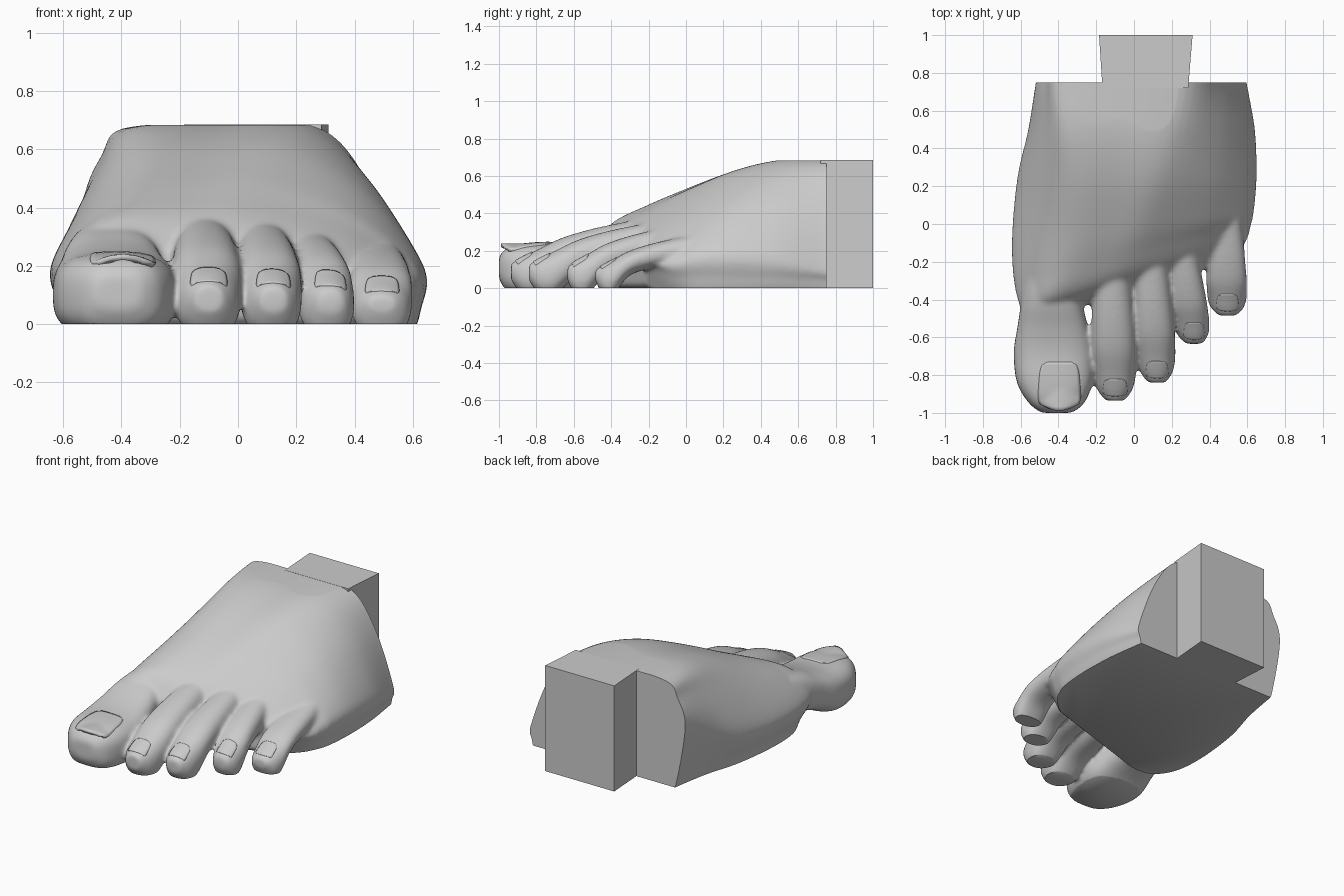
import bpy, bmesh, math
from mathutils import Vector
from mathutils.bvhtree import BVHTree

cube = bpy.data.objects.get("Cube")
if cube:
    bpy.data.objects.remove(cube, do_unlink=True)

skin = bpy.data.materials.new("plain grey")
skin.use_nodes = True
GREY = (0.6, 0.6, 0.6, 1)
skin.diffuse_color = GREY
skin.node_tree.nodes["Principled BSDF"].inputs["Base Color"].default_value = GREY


def add_object(name, bm):
    mesh = bpy.data.meshes.new(name)
    bmesh.ops.recalc_face_normals(bm, faces=bm.faces)
    bm.to_mesh(mesh)
    bm.free()
    mesh.materials.append(skin)
    obj = bpy.data.objects.new(name, mesh)
    bpy.context.collection.objects.link(obj)
    return obj


def smooth(obj, degrees):
    bpy.ops.object.select_all(action='DESELECT')
    obj.select_set(True)
    bpy.context.view_layer.objects.active = obj
    bpy.ops.object.shade_smooth_by_angle(angle=math.radians(degrees))


def spline(points, steps, closed):
    """Catmull-Rom curve through points of any dimension."""
    n = len(points)
    out = []
    for i in range(n if closed else n - 1):
        ids = [(i + k) % n if closed else min(max(i + k, 0), n - 1) for k in (-1, 0, 1, 2)]
        quad = list(zip(*[points[j] for j in ids]))
        for s in range(steps):
            t = s / steps
            out.append([b + t / 2 * (c - a + t * (2*a - 5*b + 4*c - d + t * (3*(b - c) + d - a)))
                        for a, b, c, d in quad])
    if not closed:
        out.append(list(points[-1]))
    return out


def loft(bm, rings):
    """Closed skin over a row of rings."""
    rows = [[bm.verts.new(p) for p in ring] for ring in rings]
    n = len(rows[0])
    for a, b in zip(rows, rows[1:]):
        for i in range(n):
            j = (i + 1) % n
            bm.faces.new((a[i], a[j], b[j], b[i]))
    bm.faces.new(rows[0])
    bm.faces.new(rows[-1])


def body_ring(y, skew, xl, xr, tl, tr, h, zl, zr, left_in, right_in, base):
    mid = (tl + tr) / 2
    side = h - 0.012
    low = base - 0.05
    outline = [(xl + left_in + 0.07, low), (xl + left_in, base - 0.03),
               (xl + 0.6 * left_in, base + 0.05), (xl, zl),
               (xl + 0.42 * (tl - xl), zl + 0.62 * (h - zl)), (tl, side), (mid, h),
               (tr, side), (xr + 0.42 * (tr - xr), zr + 0.6 * (h - zr)),
               (xr, zr), (xr - 0.25 * right_in, base + 0.05),
               (xr - right_in, base - 0.03), (xr - right_in - 0.07, low), (mid, low)]
    return [(x, y + skew * x, z) for x, z in spline(outline, 6, True)]


def toe_rings(sections, power):
    """Rounded-box rings from x, y, bottom, top, half width."""
    rings = []
    for x, y, zb, zt, w in spline(sections, 5, False):
        ring = []
        for i in range(32):
            a = math.tau * i / 32
            c, s = math.cos(a), math.sin(a)
            u = math.copysign(abs(c) ** (2 / power), c)
            v = math.copysign(abs(s) ** (2 / power), s)
            ring.append((x + w * u, y, (zb + zt) / 2 + (zt - zb) / 2 * v))
        rings.append(ring)
    return rings


# Instep and sole: y, skew, left, right, ridge left, ridge right, height,
# left and right side heights, left and right sole inset, sole height
BODY = [(0.85, 0, -.50, .585, -.39, .29, .685, .42, .12, .10, .03, 0),
        (0.75, 0, -.52, .59, -.39, .28, .685, .42, .12, .10, .03, 0),
        (0.50, 0, -.56, .63, -.36, .23, .679, .32, .18, .09, .04, 0),
        (0.25, 0, -.615, .637, -.34, .17, .622, .23, .2, .07, .04, 0),
        (0.0, .1, -.643, .62, -.34, .10, .52, .2, .19, .06, .04, 0),
        (-.15, .23, -.635, .605, -.37, .06, .44, .19, .17, .07, .06, 0),
        (-.26, .31, -.60, .59, -.42, .05, .365, .18, .15, .12, .09, .01),
        (-.35, .31, -.54, .54, -.40, .10, .25, .14, .13, .17, .12, .07)]
bm = bmesh.new()
loft(bm, [body_ring(*row) for row in spline(BODY, 5, False)])

# Big toe
loft(bm, toe_rings([(-.40, -.10, .10, .38, .11), (-.43, -.28, .08, .355, .14),
                    (-.435, -.42, .06, .325, .163),
                    (-.43, -.55, .02, .28, .188), (-.425, -.68, -.04, .25, .212),
                    (-.42, -.84, -.04, .24, .20), (-.41, -.95, -.02, .22, .145),
                    (-.41, -1.0, .05, .17, .08)], 2.9))

# Small toes: base x, base y, tip x, tip y, half width, base height
TOES = [(-.115, -.35, -.10, -.935, .114, .35), (.09, -.28, .122, -.84, .105, .335),
        (.255, -.20, .318, -.635, .097, .305), (.485, -.10, .495, -.485, .104, .258)]
# Along the toe: position, bottom, top factor, width factor
TOE_SHAPE = [(-.5, .12, 1.15, .8), (0, .12, 1, .93), (.3, .10, .89, 1), (.55, .06, .76, 1.04),
             (.76, -.04, .59, 1), (.9, -.03, .48, .82), (1, .04, .38, .45)]
for x0, y0, x1, y1, w, h in TOES:
    loft(bm, toe_rings([(x0 + t * (x1 - x0), y0 + t * (y1 - y0), zb, h * top, w * wide)
                        for t, zb, top, wide in TOE_SHAPE], 2.3))

# Fuse the parts into one soft skin
foot = add_object("foot", bm)
remesh = foot.modifiers.new("fuse", 'REMESH')
remesh.mode = 'VOXEL'
remesh.voxel_size = 0.011
soften = foot.modifiers.new("soften", 'SMOOTH')
soften.factor = 0.5
soften.iterations = 16
bpy.context.view_layer.update()
graph = bpy.context.evaluated_depsgraph_get()
fused = bpy.data.meshes.new_from_object(foot.evaluated_get(graph))
foot.modifiers.clear()

# Cut the flat sole, the flat heel end and the flat ankle top
bm = bmesh.new()
bm.from_mesh(fused)
for point, normal in (((0, 0, 0), (0, 0, -1)), ((0, 0.75, 0), (0, 1, 0)),
                      ((0, 0, 0.684), (0, 0, 1))):
    cut = bmesh.ops.bisect_plane(bm, geom=bm.verts[:] + bm.edges[:] + bm.faces[:],
                                 plane_co=point, plane_no=normal, clear_outer=True)
    edges = [e for e in cut["geom_cut"] if isinstance(e, bmesh.types.BMEdge) and e.is_boundary]
    bmesh.ops.holes_fill(bm, edges=edges)
bmesh.ops.recalc_face_normals(bm, faces=bm.faces)
tree = BVHTree.FromBMesh(bm)
bm.to_mesh(foot.data)
bm.free()
bpy.data.meshes.remove(fused)
smooth(foot, 50)

# Ankle block behind the heel
bm = bmesh.new()
loft(bm, [[(xl, y, 0), (xr, y, 0), (xr, y, .685), (xl, y, .685)]
          for y, xl, xr in ((0.72, -.167, .287), (1.0, -.185, .31))])
add_object("ankle_block", bm)


def nail(name, x, y, half_w, half_l, floor, thick):
    """Plate laid on the toe, never dropping under the floor height."""
    bm = bmesh.new()
    rows = []
    n = 14
    for j in range(n + 1):
        v = 2 * j / n - 1
        reach = 0.62 + 0.38 * (1 - abs(v) ** 4) ** 0.4
        row = []
        for i in range(n + 1):
            u = 2 * i / n - 1
            px = x + half_w * u * reach * (1 - 0.08 * v)
            py = y + half_l * v - 0.15 * half_l * v * (v - 1) / 2 * (1 - u * u)
            hit = tree.ray_cast(Vector((px, py, 2)), Vector((0, 0, -1)))[0]
            low = floor - 0.03 * u * u
            z = max(hit.z, low) if hit else low
            row.append(bm.verts.new((px, py, z + 0.004)))
        rows.append(row)
    for a, b in zip(rows, rows[1:]):
        for i in range(n):
            bm.faces.new((a[i], a[i + 1], b[i + 1], b[i]))
    obj = add_object(name, bm)
    plate = obj.modifiers.new("thickness", 'SOLIDIFY')
    plate.thickness = thick
    plate.offset = -1
    smooth(obj, 40)


nail("big_toe_nail", -.395, -.85, .11, .12, .236, .02)
NAMES = ("second", "third", "fourth", "little")
for label, (x0, y0, x1, y1, w, h) in zip(NAMES, TOES):
    nail(label + "_toe_nail", x1, y1 + 0.07, w * 0.55, 0.042, h * 0.38, .009)
